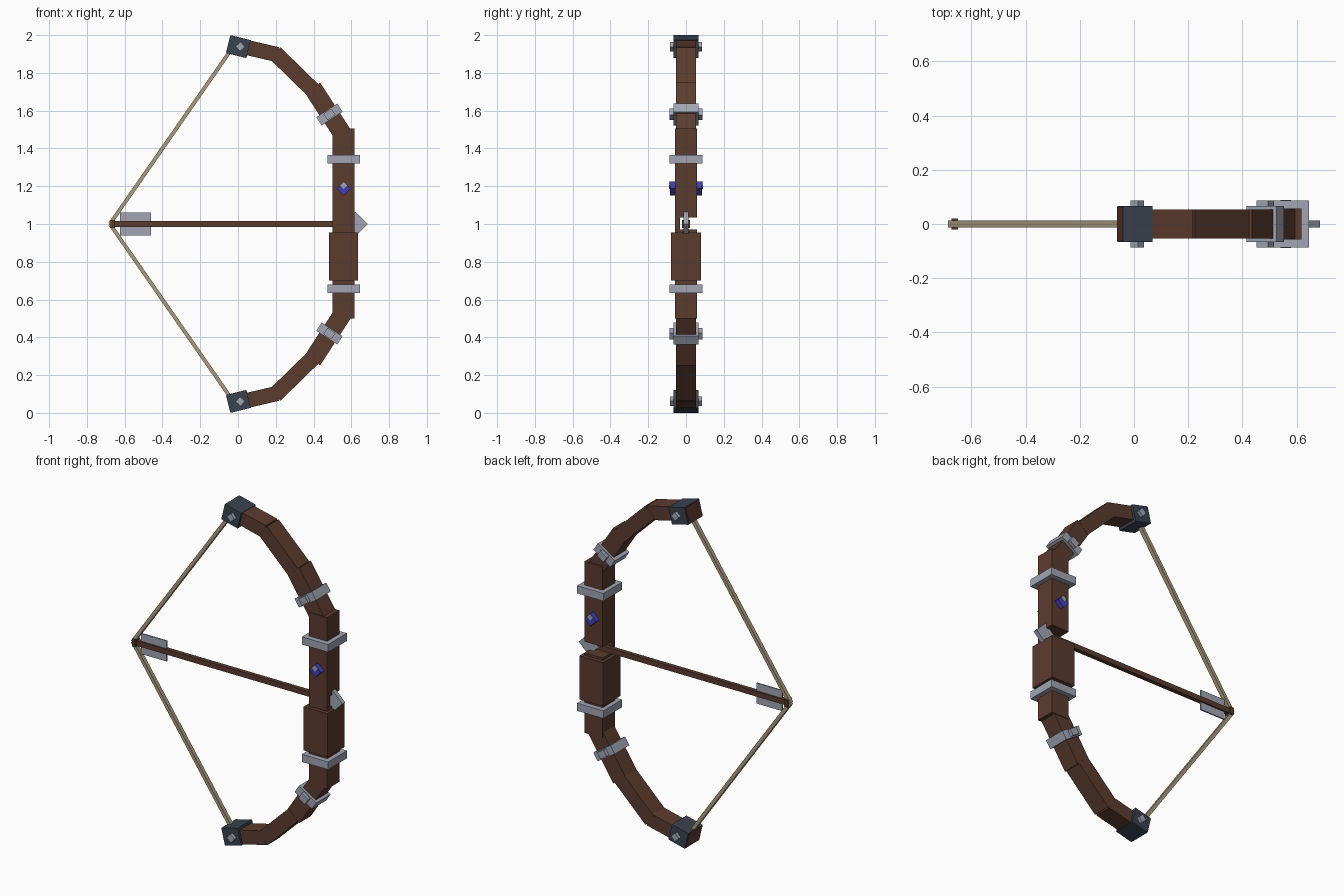
import bpy
from math import atan2, hypot, cos, sin, radians
from mathutils import Vector

cube = bpy.data.objects.get("Cube")
if cube:
    bpy.data.objects.remove(cube, do_unlink=True)


def material(name, r, g, b):
    m = bpy.data.materials.new(name)
    m.use_nodes = True
    m.diffuse_color = (r, g, b, 1)
    m.node_tree.nodes["Principled BSDF"].inputs["Base Color"].default_value = (r, g, b, 1)
    return m


wood = material("brown wood", 0.105, 0.045, 0.028)
steel = material("light steel", 0.36, 0.38, 0.45)
slate = material("dark slate", 0.043, 0.055, 0.076)
cord = material("tan cord", 0.40, 0.33, 0.21)
blue = material("blue gem", 0.055, 0.05, 0.46)


def box(name, center, size, mat, angle=0.0):
    """Box turned in the x-z plane, counter-clockwise as seen from the front."""
    bpy.ops.mesh.primitive_cube_add(size=1, location=center, rotation=(0, -angle, 0))
    ob = bpy.context.object
    ob.name = name
    ob.scale = size
    bpy.ops.object.transform_apply(location=False, rotation=False, scale=True)
    ob.data.materials.append(mat)
    return ob


def bar(name, a, b, width, depth, mat):
    """Box running between two points of the x-z plane."""
    dx, dz = b[0] - a[0], b[1] - a[1]
    mid = ((a[0] + b[0]) / 2, 0, (a[1] + b[1]) / 2)
    return box(name, mid, (hypot(dx, dz), depth, width), mat, atan2(dz, dx))


# Riser, with an arrow notch open towards the back
box("upper_riser", (0.559, 0, 1.27), (0.117, 0.114, 0.47), wood)
box("lower_riser", (0.559, 0, 0.735), (0.117, 0.114, 0.47), wood)
box("notch_bridge", (0.559, -0.044, 1.0), (0.117, 0.026, 0.08), wood)
box("grip", (0.558, 0, 0.828), (0.154, 0.16, 0.256), wood)

# Limbs, bands and tips, mirrored about the arrow
for side, s in (("upper", 1), ("lower", -1)):
    def at(x, z):
        return (x, 1 + s * z)

    def spot(x, z):
        return (x, 0, 1 + s * z)

    bar(side + "_limb_inner", at(0.56, 0.467), at(0.394, 0.722), 0.097, 0.106, wood)
    bar(side + "_limb_middle", at(0.395, 0.711), at(0.196, 0.905), 0.084, 0.108, wood)
    bar(side + "_limb_outer", at(0.208, 0.897), at(-0.02, 0.95), 0.08, 0.106, wood)

    box(side + "_riser_band", spot(0.56, 0.344), (0.17, 0.174, 0.045), steel)
    tilt = s * radians(33)
    box(side + "_limb_band", spot(0.484, 0.58), (0.132, 0.134, 0.052), steel, tilt)
    box(side + "_limb_band_stud", spot(0.484, 0.58), (0.05, 0.174, 0.04), steel, tilt)

    # Tip block with a wooden end face and a bolt through it
    tip = s * radians(-14)
    box(side + "_tip", spot(0.003, 0.939), (0.109, 0.134, 0.098), slate, tip)
    end = spot(0.003 - 0.055 * cos(tip), 0.939 + 0.055 * sin(radians(14)))
    box(side + "_tip_end", end, (0.004, 0.124, 0.09), wood, tip)
    box(side + "_tip_bolt", spot(0.012, 0.939), (0.036, 0.172, 0.036), steel, s * radians(40))

    bar(side + "_string", at(-0.678, 0.0), at(-0.035, 0.925), 0.02, 0.024, cord)

# Gem through the riser, with one pale facet on each end
turn = radians(45)
box("gem", (0.56, 0, 1.188), (0.053, 0.172, 0.053), blue, turn)
for face, y in (("front", -0.087), ("back", 0.087)):
    box("gem_facet_" + face, (0.56, y, 1.205), (0.027, 0.004, 0.027), steel, turn)

# Arrow
box("arrow_shaft", (-0.02, 0, 1), (1.28, 0.025, 0.03), wood)
box("arrow_nock", (-0.662, 0, 1), (0.024, 0.042, 0.042), wood)
box("arrow_fletching", (-0.542, 0, 1.0), (0.165, 0.008, 0.12), steel)
box("arrow_head", (0.622, 0, 1), (0.09, 0.026, 0.09), steel, turn)
